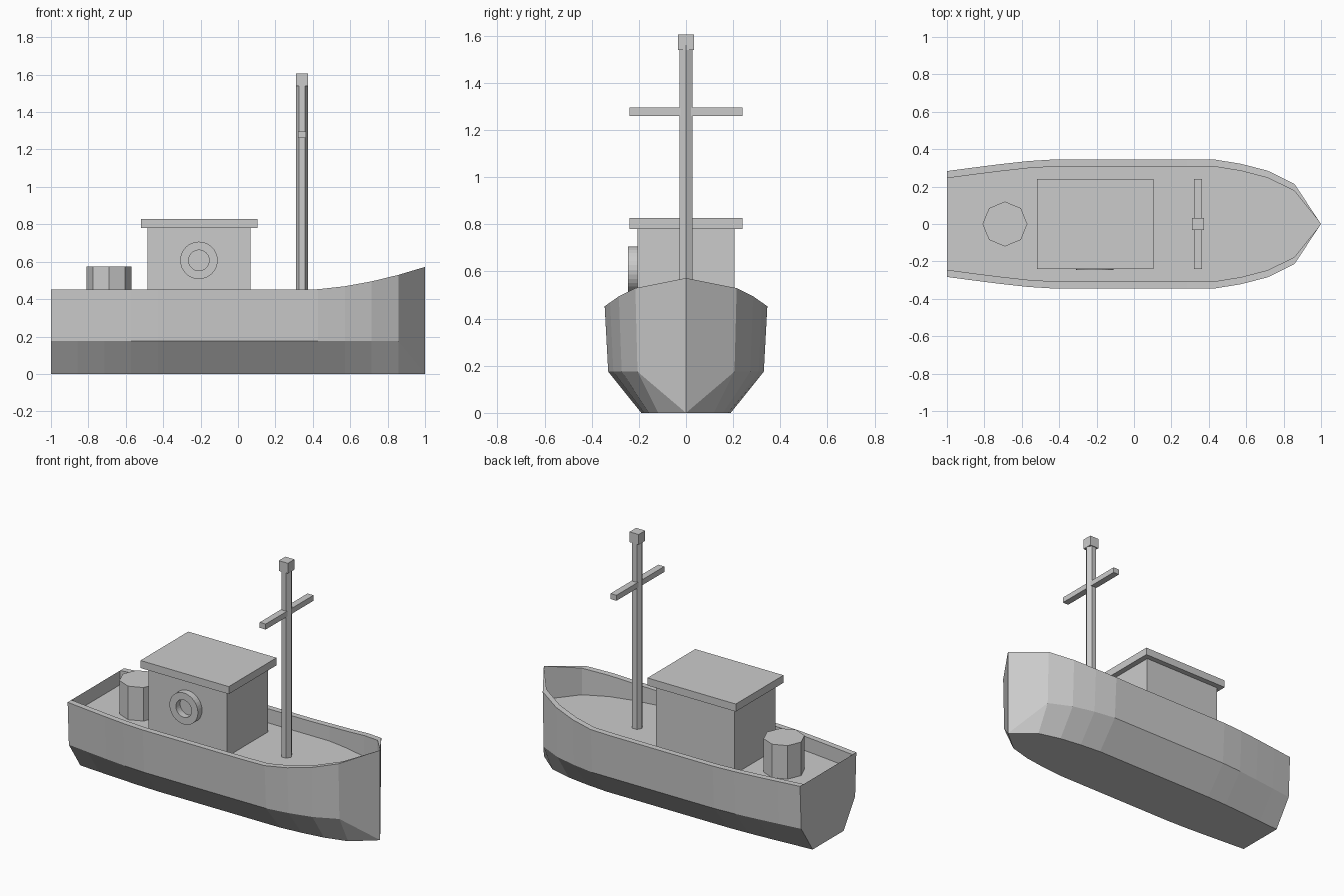
import bpy, bmesh, math
from mathutils import Matrix, Vector

if "Cube" in bpy.data.objects:
    bpy.data.objects.remove(bpy.data.objects["Cube"], do_unlink=True)

grey = bpy.data.materials.new("plain_grey")
grey.use_nodes = True
grey.diffuse_color = (0.6, 0.6, 0.6, 1)
grey.node_tree.nodes["Principled BSDF"].inputs["Base Color"].default_value = (0.6, 0.6, 0.6, 1)

DECK = 0.36
CHINE = 0.175


def add_object(name, bm):
    bmesh.ops.recalc_face_normals(bm, faces=bm.faces)
    mesh = bpy.data.meshes.new(name)
    bm.to_mesh(mesh)
    bm.free()
    mesh.materials.append(grey)
    obj = bpy.data.objects.new(name, mesh)
    bpy.context.scene.collection.objects.link(obj)


def box(name, low, high):
    low, high = Vector(low), Vector(high)
    bm = bmesh.new()
    bmesh.ops.create_cube(bm, size=1)
    bmesh.ops.scale(bm, vec=high - low, verts=bm.verts)
    bmesh.ops.translate(bm, vec=(low + high) / 2, verts=bm.verts)
    add_object(name, bm)


def prism(name, sides, radius, x, bottom, top):
    bm = bmesh.new()
    bmesh.ops.create_cone(bm, cap_ends=True, segments=sides, radius1=radius,
                          radius2=radius, depth=top - bottom)
    # put a corner on the x axis
    bm.verts.ensure_lookup_table()
    turn = -math.atan2(bm.verts[0].co.y, bm.verts[0].co.x)
    bmesh.ops.rotate(bm, verts=bm.verts, matrix=Matrix.Rotation(turn, 3, "Z"))
    bmesh.ops.translate(bm, vec=(x, 0, (top + bottom) / 2), verts=bm.verts)
    add_object(name, bm)


def bridge(bm, a, b):
    """Join two closed rings of vertices with quads."""
    for j in range(len(a)):
        k = (j + 1) % len(a)
        bm.faces.new((a[j], a[k], b[k], b[j]))


# Hull: cross-sections lofted from stern to bow, with an open well above the deck
def build_hull():
    widths = [0.283, 0.302, 0.32, 0.336] + [0.345] * 7 + [0.322, 0.285, 0.215, 0]
    bm = bmesh.new()
    rows = []
    for i, w in enumerate(widths):
        x = -1 + 2 * i / (len(widths) - 1)
        rim = 0.45 + 0.122 * (max(0, x - 0.36) / 0.64) ** 1.7
        inner = max(0, w - 0.038)
        half = [(inner, DECK), (inner, rim), (w, rim),
                (w * 0.957, CHINE if w else 0), (w * 0.55, 0)]
        ring = half + [(-y, z) for y, z in reversed(half)]
        rows.append([bm.verts.new((x, y, z)) for y, z in ring])
    for a, b in zip(rows, rows[1:]):
        bridge(bm, a, b)
    # thin transom closing the stern up to the rim
    bm.faces.new(rows[0][2:8])
    bmesh.ops.remove_doubles(bm, verts=bm.verts, dist=0.0005)
    add_object("hull", bm)


# Porthole: flat ring standing proud of the wall
def build_porthole(x, z, back, front, outer, inner, sides=32):
    bm = bmesh.new()
    section = [(outer, back), (outer, front), (inner, front), (inner, back)]
    rings = []
    for i in range(sides):
        a = 2 * math.pi * i / sides
        rings.append([bm.verts.new((x + r * math.cos(a), y, z + r * math.sin(a)))
                      for r, y in section])
    for i in range(sides):
        bridge(bm, rings[i - 1], rings[i])
    add_object("porthole_ring", bm)


build_hull()

# Cabin
box("cabin", (-0.485, -0.205, DECK), (0.067, 0.205, 0.78))
box("cabin_roof", (-0.518, -0.24, 0.78), (0.103, 0.24, 0.828))
build_porthole(-0.209, 0.607, -0.203, -0.247, 0.1, 0.055)

# Barrel on the aft deck
prism("barrel", 8, 0.12, -0.69, DECK, 0.573)

# Mast with yard and top block
prism("mast", 6, 0.033, 0.342, DECK, 1.56)
box("mast_yard", (0.321, -0.24, 1.26), (0.363, 0.24, 1.295))
box("mast_block", (0.31, -0.033, 1.54), (0.374, 0.033, 1.605))
